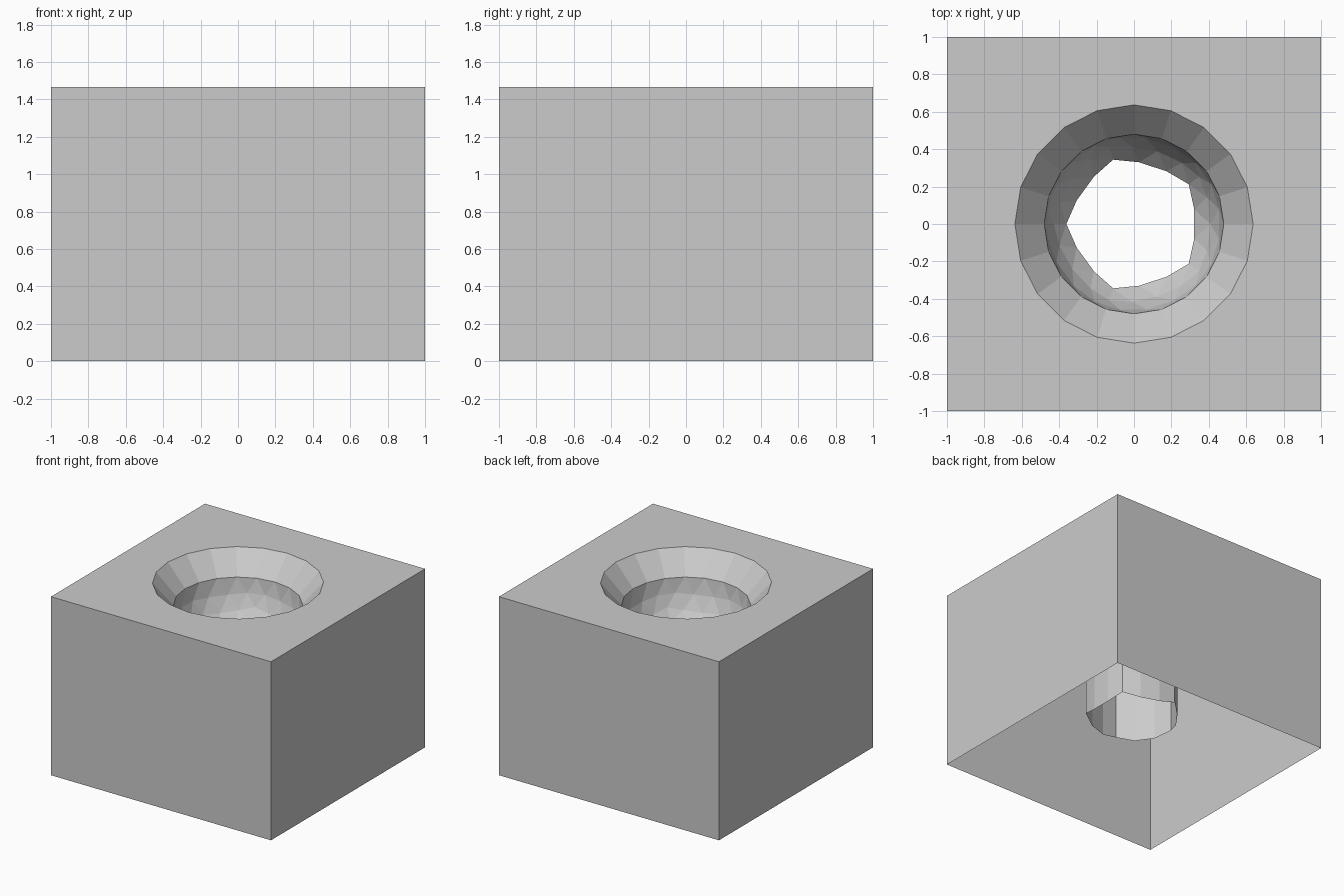
import bpy, bmesh
from mathutils import Vector

if "Cube" in bpy.data.objects:
    bpy.data.objects.remove(bpy.data.objects["Cube"])

H = 1.467        # block height
R = 0.48         # bowl radius
BOWL_Z = 1.29    # height of the bowl's equator
RIM = 0.637      # rim radius on the top face
DROP = 0.617     # length of the drain tube

bm = bmesh.new()

# Bowl: lower half of an icosphere with its bottom cap removed
bmesh.ops.create_icosphere(bm, subdivisions=3, radius=R)
bmesh.ops.delete(bm, geom=[v for v in bm.verts if v.co.z > 0.01 or v.co.z < -0.8 * R],
                 context='VERTS')
boundary = [e for e in bm.edges if e.is_boundary]
top = [e for e in boundary if all(abs(v.co.z) < 0.01 for v in e.verts)]
bottom = [e for e in boundary if e not in top]


def extrude(edges):
    """Extrude an edge loop; return its new vertices and edges."""
    geom = bmesh.ops.extrude_edge_only(bm, edges=edges)['geom']
    return ([g for g in geom if isinstance(g, bmesh.types.BMVert)],
            [g for g in geom if isinstance(g, bmesh.types.BMEdge) and g.is_boundary])


# Drain tube hanging inside the hollow block
tube_verts, _ = extrude(bottom)
for v in tube_verts:
    v.co.z -= DROP

# Flared rim up to the top face
rim_verts, rim_edges = extrude(top)
for v in rim_verts:
    flat = Vector((v.co.x, v.co.y, 0)).normalized() * RIM
    v.co = (flat.x, flat.y, H - BOWL_Z)
bmesh.ops.translate(bm, verts=bm.verts[:], vec=(0, 0, BOWL_Z))

# Outer walls, open at the bottom
corners = [(-1, -1), (1, -1), (1, 1), (-1, 1)]
low = [bm.verts.new((x, y, 0)) for x, y in corners]
high = [bm.verts.new((x, y, H)) for x, y in corners]
for i in range(4):
    j = (i + 1) % 4
    bm.faces.new((low[i], low[j], high[j], high[i]))

# Top face around the rim
square = [bm.edges.get((high[i], high[(i + 1) % 4])) for i in range(4)]
bmesh.ops.triangle_fill(bm, edges=rim_edges + square, use_beauty=True, normal=(0, 0, 1))

# Face everything outwards
bmesh.ops.recalc_face_normals(bm, faces=bm.faces[:])
wall = low[0].link_faces[0]
if wall.normal.dot(wall.calc_center_median()) < 0:
    bmesh.ops.reverse_faces(bm, faces=bm.faces[:])

mesh = bpy.data.meshes.new("basin_block")
bm.to_mesh(mesh)
bm.free()
obj = bpy.data.objects.new("basin_block", mesh)
bpy.context.collection.objects.link(obj)
